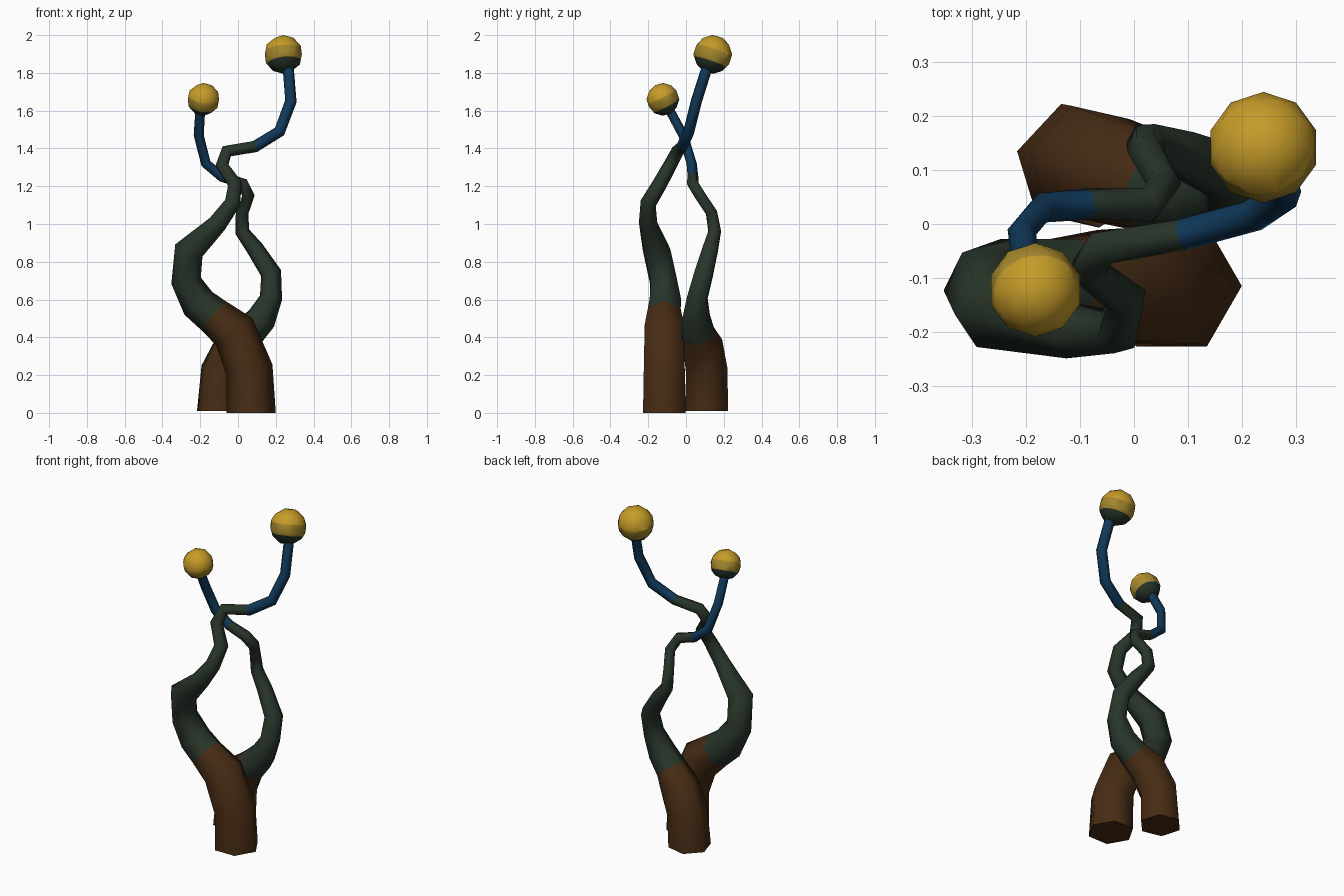
import bpy, bmesh, math
from mathutils import Vector, Matrix

cube = bpy.data.objects.get("Cube")
if cube:
    bpy.data.objects.remove(cube, do_unlink=True)


def make_material(name, rgb):
    mat = bpy.data.materials.new(name)
    mat.use_nodes = True
    colour = (*rgb, 1)
    mat.diffuse_color = colour
    mat.node_tree.nodes["Principled BSDF"].inputs["Base Color"].default_value = colour
    return mat


brown = make_material("bark brown", (.062, .025, .007))
green = make_material("dark green", (.021, .036, .023))
blue = make_material("deep blue", (.005, .04, .1))
olive = make_material("olive yellow", (.37, .24, .025))
yellow = make_material("golden yellow", (.56, .33, .022))


def finish(bm, name, materials, sharp_angle):
    bmesh.ops.recalc_face_normals(bm, faces=bm.faces)
    mesh = bpy.data.meshes.new(name)
    bm.to_mesh(mesh)
    bm.free()
    for mat in materials:
        mesh.materials.append(mat)
    obj = bpy.data.objects.new(name, mesh)
    bpy.context.collection.objects.link(obj)
    bpy.ops.object.select_all(action="DESELECT")
    bpy.context.view_layer.objects.active = obj
    obj.select_set(True)
    bpy.ops.object.shade_smooth_by_angle(angle=math.radians(sharp_angle))
    return obj


def make_stalk(name, path, turn, green_from, blue_from, sides=6):
    """Tapered six-sided tube along (x, y, z, radius) points."""
    bm = bmesh.new()
    points = [Vector(p[:3]) for p in path]
    last = len(points) - 1
    tangent = Vector((0, 0, 1))
    side = Matrix.Rotation(math.radians(turn), 3, "Z") @ Vector((1, 0, 0))
    rings = []
    for i, point in enumerate(points):
        if i > 0:
            before = (point - points[i - 1]).normalized()
            after = (points[i + 1] - point).normalized() if i < last else before
            new_tangent = (before + after).normalized()
            side = tangent.rotation_difference(new_tangent) @ side
            tangent = new_tangent
        other = tangent.cross(side)
        ring = []
        for k in range(sides):
            a = math.tau * k / sides
            offset = side * math.cos(a) + other * math.sin(a)
            ring.append(bm.verts.new(point + offset * path[i][3]))
        rings.append(ring)
    for i in range(last):
        for k in range(sides):
            n = (k + 1) % sides
            face = bm.faces.new((rings[i][k], rings[i][n], rings[i + 1][n], rings[i + 1][k]))
            face.material_index = (i >= green_from) + (i >= blue_from)
    bm.faces.new(rings[0])
    bm.faces.new(rings[-1]).material_index = 2
    finish(bm, name, (brown, green, blue), 65)


def make_bulb(name, centre, radius, axis):
    """Ball with colour zones cut across its own axis."""
    bm = bmesh.new()
    bmesh.ops.create_icosphere(bm, subdivisions=2, radius=radius)
    axis = Vector(axis).normalized()
    cuts = (-.42 * radius, .2 * radius)
    for cut in cuts:
        bmesh.ops.bisect_plane(bm, geom=bm.verts[:] + bm.edges[:] + bm.faces[:],
                               plane_co=axis * cut, plane_no=axis)
    for face in bm.faces:
        height = face.calc_center_median().dot(axis)
        face.material_index = sum(height > cut for cut in cuts)
    bmesh.ops.translate(bm, verts=bm.verts, vec=centre)
    finish(bm, name, (green, olive, yellow), 80)


# Front stalk: leans right, then crosses over to the tall left bulb
make_stalk("front_stalk", [
    (.07, -.115, 0, .13), (.06, -.115, .23, .125), (-.02, -.115, .43, .12),
    (-.13, -.115, .515, .1), (-.21, -.11, .58, .095), (-.275, -.12, .7, .08),
    (-.26, -.155, .86, .08), (-.11, -.2, 1, .052), (-.03, -.2, 1.11, .043),
    (-.015, -.14, 1.21, .04), (-.085, -.085, 1.31, .036), (-.06, -.045, 1.385, .034),
    (.09, -.02, 1.41, .031), (.22, .015, 1.49, .031), (.28, .055, 1.65, .031),
    (.265, .115, 1.84, .03)], 0, 3, 12)
make_bulb("tall_bulb", (.24, .142, 1.898), .103, (-.1, .32, .94))

# Back stalk: leans left, then crosses over to the short right bulb
make_stalk("back_stalk", [
    (-.1, .108, .01, .12), (-.085, .11, .22, .115), (-.02, .09, .35, .11),
    (.05, .065, .42, .09), (.125, .052, .5, .08), (.175, .06, .61, .06),
    (.175, .095, .74, .055), (.09, .13, .87, .046), (.022, .152, .96, .038),
    (.022, .135, 1.06, .034), (.055, .075, 1.15, .033), (.025, .035, 1.215, .032),
    (-.085, .037, 1.25, .029), (-.17, .03, 1.32, .028), (-.208, -.015, 1.47, .027),
    (-.2, -.085, 1.6, .026)], 47, 3, 12)
make_bulb("short_bulb", (-.183, -.122, 1.66), .087, (.12, -.46, .88))
